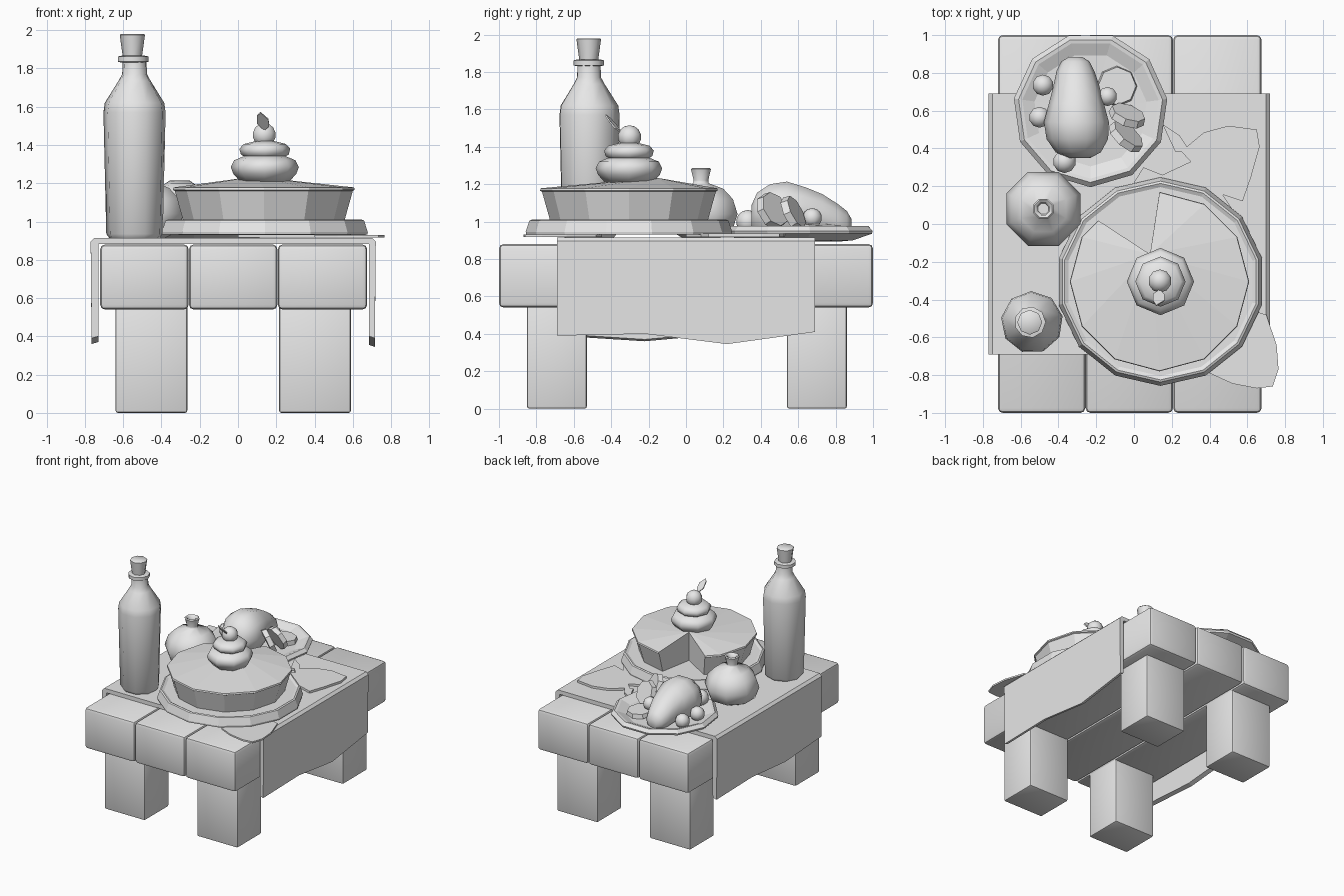
import bpy, bmesh, math
from mathutils import Vector, Matrix

old = bpy.data.objects.get("Cube")
if old:
    bpy.data.objects.remove(old)

grey = bpy.data.materials.new("plain grey")
grey.use_nodes = True
grey.diffuse_color = (0.8, 0.8, 0.8, 1)
grey.node_tree.nodes["Principled BSDF"].inputs["Base Color"].default_value = (0.8, 0.8, 0.8, 1)


def finish(name, bm, smooth=None):
    bmesh.ops.recalc_face_normals(bm, faces=bm.faces)
    mesh = bpy.data.meshes.new(name)
    bm.to_mesh(mesh)
    bm.free()
    mesh.materials.append(grey)
    ob = bpy.data.objects.new(name, mesh)
    bpy.context.collection.objects.link(ob)
    if smooth:
        bpy.ops.object.select_all(action='DESELECT')
        ob.select_set(True)
        bpy.context.view_layer.objects.active = ob
        bpy.ops.object.shade_smooth_by_angle(angle=math.radians(smooth))
    return ob


def loft(name, rings, smooth=None):
    """Join closed rings of equal length and cap both ends."""
    bm = bmesh.new()
    vs = [[bm.verts.new(p) for p in r] for r in rings]
    n = len(vs[0])
    for a, b in zip(vs, vs[1:]):
        for i in range(n):
            j = (i + 1) % n
            bm.faces.new((a[i], a[j], b[j], b[i]))
    bm.faces.new(vs[0])
    bm.faces.new(vs[-1])
    return finish(name, bm, smooth)


def lathe(name, x, y, profile, n, smooth=None, turn=0.0):
    def ring(r, z):
        return [(x + r * math.cos(turn + i * math.tau / n),
                 y + r * math.sin(turn + i * math.tau / n), z) for i in range(n)]
    return loft(name, [ring(r, z) for r, z in profile], smooth)


def box(name, x0, x1, y0, y1, z0, z1, bevel):
    bm = bmesh.new()
    bmesh.ops.create_cube(bm, size=1)
    for v in bm.verts:
        v.co = ((x0 + x1) / 2 + v.co.x * (x1 - x0), (y0 + y1) / 2 + v.co.y * (y1 - y0),
                (z0 + z1) / 2 + v.co.z * (z1 - z0))
    bmesh.ops.bevel(bm, geom=bm.edges[:], offset=bevel, segments=2, profile=0.5, affect='EDGES')
    return finish(name, bm, 40)


def slab(name, outline, z0, z1):
    return loft(name, [[(x, y, z) for x, y in outline] for z in (z0, z1)])


def ball(name, x, y, z, r):
    bm = bmesh.new()
    bmesh.ops.create_uvsphere(bm, u_segments=10, v_segments=7, radius=r,
                              matrix=Matrix.Translation((x, y, z)))
    return finish(name, bm, 60)


def disc(name, centre, normal, r, depth, n=8):
    bm = bmesh.new()
    turn = Vector(normal).to_track_quat('Z', 'Y').to_matrix().to_4x4()
    bmesh.ops.create_cone(bm, cap_ends=True, segments=n, radius1=r, radius2=r * 0.93,
                          depth=depth, matrix=Matrix.Translation(centre) @ turn)
    return finish(name, bm)


# Table top planks and legs
for i, (x0, x1) in enumerate([(-0.72, -0.258), (-0.256, 0.206), (0.208, 0.675)]):
    box(f"plank_{i + 1}", x0, x1, -1, 1, 0.54, 0.88, 0.025)
for side, x0, x1 in (("right", -0.64, -0.265), ("left", 0.215, 0.59)):
    for end, y0, y1 in (("front", -0.85, -0.53), ("back", 0.54, 0.86)):
        box(f"{end}_{side}_leg", x0, x1, y0, y1, 0, 0.56, 0.012)

# Tablecloth with uneven hanging sides
sections = []
for y, lo_r, lo_l in ((-0.69, 0.39, 0.39), (-0.22, 0.36, 0.40), (0.22, 0.40, 0.345), (0.69, 0.39, 0.41)):
    sections.append([(x, y, z) for x, z in (
        (-0.765, lo_r), (-0.77, 0.895), (-0.75, 0.915), (0.70, 0.915), (0.72, 0.895), (0.715, lo_l),
        (0.685, lo_l + 0.01), (0.685, 0.882), (-0.728, 0.882), (-0.73, lo_r + 0.01))])
loft("tablecloth", sections)

# Corked bottle
bx, by = -0.54, -0.52
lathe("bottle", bx, by, [(0.135, 0.915), (0.15, 0.935), (0.165, 1.57), (0.158, 1.62), (0.085, 1.735),
                         (0.066, 1.77), (0.063, 1.84)], 9, 50, 0.2)
lathe("bottle_ring", bx - 0.01, by, [(0.06, 1.83), (0.083, 1.835), (0.083, 1.862), (0.06, 1.867)], 9, 45)
lathe("cork", bx - 0.012, by, [(0.05, 1.86), (0.066, 1.975), (0.06, 1.98)], 8, 50)

# Round jug with a narrow neck
lathe("jug", -0.48, 0.08, [(0.11, 0.915), (0.18, 0.95), (0.212, 1.04), (0.185, 1.12), (0.13, 1.175),
                           (0.045, 1.205), (0.042, 1.22), (0.058, 1.28), (0.05, 1.287),
                           (0.035, 1.28), (0.03, 1.24)], 8, 60, math.pi / 8)

# Pie plate
px, py = 0.14, -0.305
lathe("pie_plate", px, py, [(0.40, 0.93), (0.55, 0.932), (0.552, 0.945), (0.532, 1.005), (0.52, 1.01),
                            (0.50, 1.0), (0.1, 1.0)], 14, None, math.pi / 14)

# Pie with one slice removed; outline runs clockwise round to the cut
unit = [(math.cos(math.radians(a)), math.sin(math.radians(a))) for a in range(90, -211, -30)]
unit.append(((unit[-1][0] - 0.5) / 2, (unit[-1][1] + math.sqrt(3) / 2) / 2))
bm = bmesh.new()
levels = []
for r, z in ((0.42, 1.0), (0.465, 1.16), (0.475, 1.165), (0.472, 1.178)):
    levels.append([bm.verts.new((px - 0.005 + r * u, py + r * v, z)) for u, v in unit])
low = bm.verts.new((0.085, -0.16, 1.0))
high = bm.verts.new((0.085, -0.16, 1.235))
for a, b in zip(levels, levels[1:]):
    for i in range(len(unit) - 1):
        bm.faces.new((a[i], a[i + 1], b[i + 1], b[i]))
for i in range(len(unit) - 1):
    bm.faces.new((levels[0][i], levels[0][i + 1], low))
    bm.faces.new((levels[-1][i], levels[-1][i + 1], high))
for k in (0, -1):
    bm.faces.new([low] + [lv[k] for lv in levels] + [high])
finish("pie", bm)

# Cream swirl, cherry and leaf on the pie
lathe("cream_lower", px, py, [(0.13, 1.21), (0.165, 1.25), (0.178, 1.285), (0.16, 1.32), (0.10, 1.345)], 8, 60)
lathe("cream_upper", px, py, [(0.09, 1.33), (0.125, 1.35), (0.133, 1.38), (0.11, 1.405), (0.05, 1.42)], 8, 60)
ball("cherry", 0.137, -0.302, 1.452, 0.063)
leaf = [(0.137, -0.35, 1.475), (0.10, -0.375, 1.51), (0.10, -0.41, 1.55), (0.118, -0.435, 1.567),
        (0.16, -0.41, 1.53), (0.162, -0.38, 1.495)]
loft("cherry_leaf", [leaf, [(x, y + 0.006, z + 0.006) for x, y, z in leaf]])

# Serving dish
lathe("serving_dish", -0.23, 0.605, [(0.22, 0.893), (0.30, 0.90), (0.405, 0.935), (0.41, 0.95), (0.385, 0.975),
                                     (0.365, 0.972), (0.30, 0.945), (0.1, 0.94)], 11, None, 0.14)

# Pear-shaped roast lying on the dish
rings = []
for y, r, cx, cz in ((0.35, 0.06, -0.29, 1.03), (0.38, 0.12, -0.295, 1.04), (0.45, 0.163, -0.30, 1.045),
                     (0.54, 0.172, -0.305, 1.05), (0.64, 0.145, -0.305, 1.045), (0.73, 0.122, -0.305, 1.03),
                     (0.81, 0.10, -0.31, 1.0), (0.86, 0.075, -0.31, 0.985), (0.885, 0.035, -0.31, 0.98)):
    rings.append([(cx + r * math.cos(i * math.tau / 10), y, cz + r * math.sin(i * math.tau / 10))
                  for i in range(10)])
loft("roast", rings, 60)

# Small round vegetables and slices around the roast
for i, (x, y, z, r) in enumerate([(-0.482, 0.735, 0.99, 0.057), (-0.50, 0.565, 0.99, 0.057),
                                  (-0.368, 0.33, 1.0, 0.062), (-0.14, 0.675, 1.02, 0.052)]):
    ball(f"round_vegetable_{i + 1}", x, y, z, r)
disc("slice_flat", (-0.09, 0.73, 0.965), (0.05, 0.05, 1), 0.108, 0.035)
disc("slice_front", (-0.04, 0.465, 1.06), (0.60, 0.68, 0.38), 0.105, 0.04)
disc("slice_back", (-0.035, 0.575, 1.045), (0.33, 0.85, 0.42), 0.10, 0.04)

# Garnish leaves lying on the cloth
slab("large_leaf", [(0.15, 0.53), (0.24, 0.47), (0.28, 0.41), (0.37, 0.485), (0.50, 0.52), (0.65, 0.50),
                    (0.665, 0.41), (0.62, 0.25), (0.575, 0.12), (0.47, 0.155), (0.52, 0.08), (0.40, 0.0),
                    (0.20, 0.10), (0.0, 0.22), (0.05, 0.30), (0.15, 0.26), (0.30, 0.33), (0.25, 0.385),
                    (0.22, 0.38)], 0.917, 0.935)
slab("small_leaf", [(0.40, -0.79), (0.52, -0.845), (0.65, -0.87), (0.735, -0.86), (0.765, -0.77),
                    (0.755, -0.64), (0.70, -0.48), (0.60, -0.45), (0.45, -0.60)], 0.917, 0.93)
